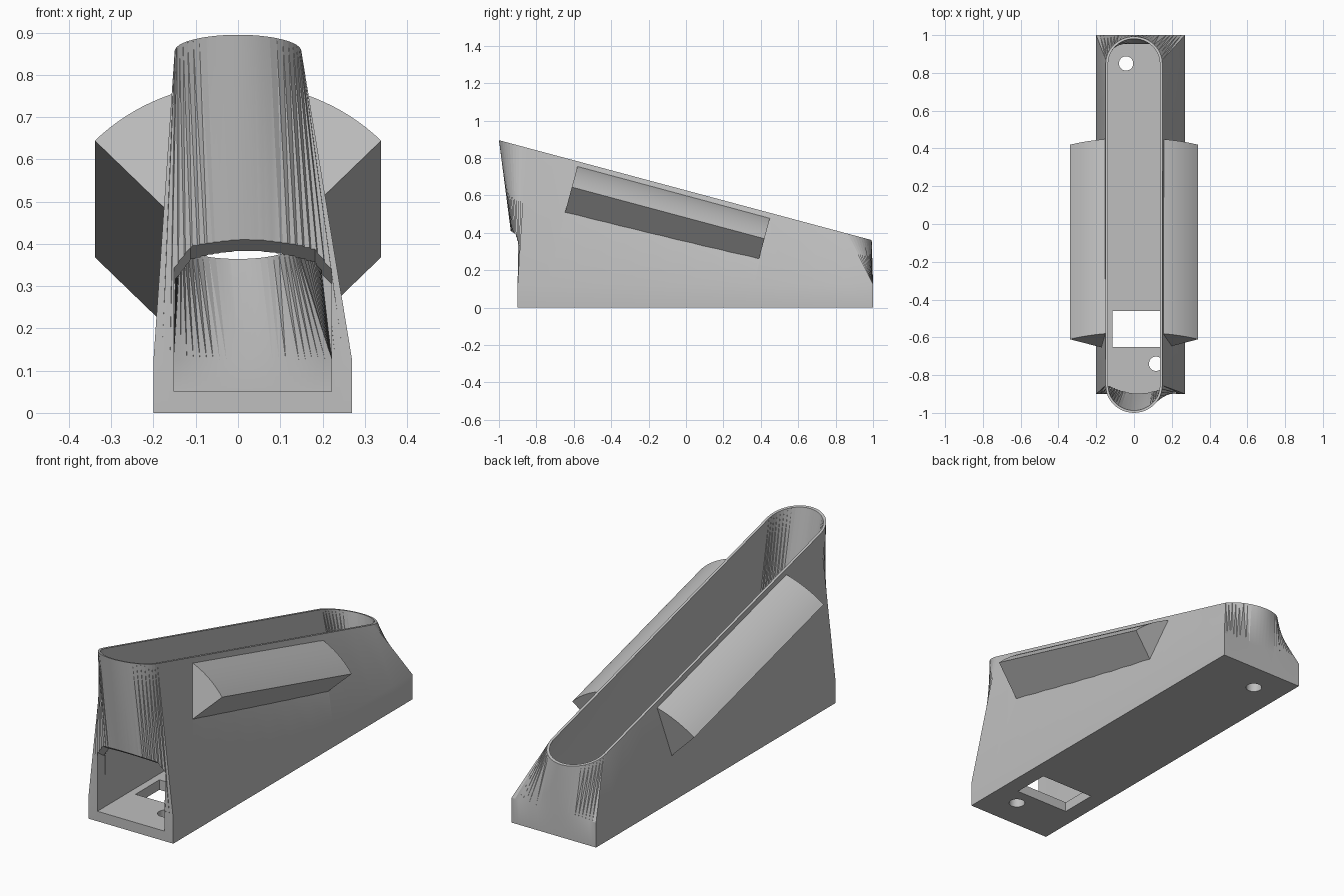
import bpy, bmesh, math
from mathutils import Vector

cube = bpy.data.objects.get("Cube")
if cube:
    bpy.data.objects.remove(cube, do_unlink=True)

TILT = math.radians(15)                                   # slope of the top rim
ALONG = Vector((0, math.cos(TILT), -math.sin(TILT)))      # down the slope
NORMAL = Vector((0, math.sin(TILT), math.cos(TILT)))      # out of the rim plane
END_SEGS, SIDE_SEGS = 24, 12

grey = bpy.data.materials.new("plain grey")
grey.use_nodes = True
grey.diffuse_color = (0.52, 0.52, 0.52, 1)
grey.node_tree.nodes["Principled BSDF"].inputs["Base Color"].default_value = (0.52, 0.52, 0.52, 1)


def stack(name, rings):
    """Closed solid skinned through rings with equal point counts."""
    bm = bmesh.new()
    loops = [[bm.verts.new(p) for p in ring] for ring in rings]
    n = len(loops[0])
    for a, b in zip(loops, loops[1:]):
        for i in range(n):
            j = (i + 1) % n
            bm.faces.new((a[i], a[j], b[j], b[i]))
    bm.faces.new(loops[0][::-1])
    bm.faces.new(loops[-1])
    bmesh.ops.recalc_face_normals(bm, faces=bm.faces)
    bmesh.ops.triangulate(bm, faces=[f for f in bm.faces if len(f.verts) == 4])
    mesh = bpy.data.meshes.new(name)
    bm.to_mesh(mesh)
    bm.free()
    mesh.materials.append(grey)
    obj = bpy.data.objects.new(name, mesh)
    bpy.context.collection.objects.link(obj)
    return obj


def perimeter(corners, ends):
    """Points round four corners; ends(k, t) gives the front and back runs."""
    pts = []
    for k in range(4):
        a, b = Vector(corners[k]), Vector(corners[(k + 1) % 4])
        count = END_SEGS if k % 2 == 0 else SIDE_SEGS
        for i in range(count):
            t = i / count
            pts.append(ends(k, t) if ends and k % 2 == 0 else a.lerp(b, t))
    return pts


def rectangle(x0, x1, y0, y1, z):
    return perimeter([(x0, y0, z), (x1, y0, z), (x1, y1, z), (x0, y1, z)], None)


def slot(radius, lift=0.0):
    """Round-ended slot lying on the tilted rim plane."""
    front = Vector((0, -0.855, 0.856)) + NORMAL * lift
    back = Vector((0, 0.848, 0.856 - 1.703 * math.tan(TILT))) + NORMAL * lift
    side = Vector((radius, 0, 0))

    def ends(k, t):
        ang = math.pi * (1 + t) if k == 0 else math.pi * t
        mid = front if k == 0 else back
        return mid + Vector((radius * math.cos(ang), 0, 0)) + ALONG * (radius * math.sin(ang))

    return perimeter([front - side, front + side, back + side, back - side], ends)


def prism(name, outline, z0, z1):
    return stack(name, [[(x, y, z) for x, y in outline] for z in (z0, z1)])


def disc(cx, cy, r, n=32):
    return [(cx + r * math.cos(2 * math.pi * i / n), cy + r * math.sin(2 * math.pi * i / n))
            for i in range(n)]


# Outer shell: rectangular plinth blending into the slot
housing = stack("housing", [rectangle(-0.2, 0.27, -0.9, 1.0, 0),
                            rectangle(-0.2, 0.27, -0.9, 1.0, 0.125),
                            slot(0.15)])

# Side pods: a quarter-round sector running down the slope, seen on both sides
apex = Vector((0, -0.698, 0.317))
sector = [apex]
for i in range(33):
    a = math.radians(45 + 90 * i / 32)
    sector.append(apex + Vector((0.479 * math.cos(a), 0, 0)) + NORMAL * (0.479 * math.sin(a)))
pods = stack("side_pods", [sector, [p + ALONG * 1.066 for p in sector]])

# Hollow inside, open at the top
cavity = stack("cavity", [rectangle(-0.152, 0.222, -0.852, 0.952, 0.05),
                          rectangle(-0.152, 0.222, -0.852, 0.952, 0.125),
                          slot(0.137), slot(0.137, 0.08)])


# Chamfered front opening with a ceiling that drops inwards
def opening_ring(y):
    top = 0.41 - 0.67 * (y + 0.937)
    return [(-0.1515, y, 0.0502), (0.2215, y, 0.0502), (0.2215, y, top - 0.04),
            (0.182, y, top), (-0.112, y, top), (-0.1515, y, top - 0.04)]


opening = stack("front_opening", [opening_ring(-1.05), opening_ring(-0.84)])

# Floor cut-outs
window = prism("floor_window", [(-0.115, -0.65), (0.186, -0.65), (0.186, -0.46), (-0.115, -0.46)],
               -0.05, 0.08)
front_hole = prism("front_screw_hole", disc(0.117, -0.74, 0.038), -0.05, 0.08)
back_hole = prism("back_screw_hole", disc(-0.042, 0.85, 0.038), -0.05, 0.08)

# Combine into one solid, then drop the helpers
bpy.context.view_layer.objects.active = housing
for tool, op in [(pods, 'UNION')] + [(t, 'DIFFERENCE') for t in
                                     (cavity, opening, window, front_hole, back_hole)]:
    mod = housing.modifiers.new(tool.name, 'BOOLEAN')
    mod.operation = op
    mod.solver = 'EXACT'
    mod.object = tool
    bpy.ops.object.modifier_apply(modifier=mod.name)
    bpy.data.objects.remove(tool, do_unlink=True)

bpy.ops.object.select_all(action='DESELECT')
housing.select_set(True)
bpy.ops.object.shade_smooth_by_angle(angle=math.radians(25))
